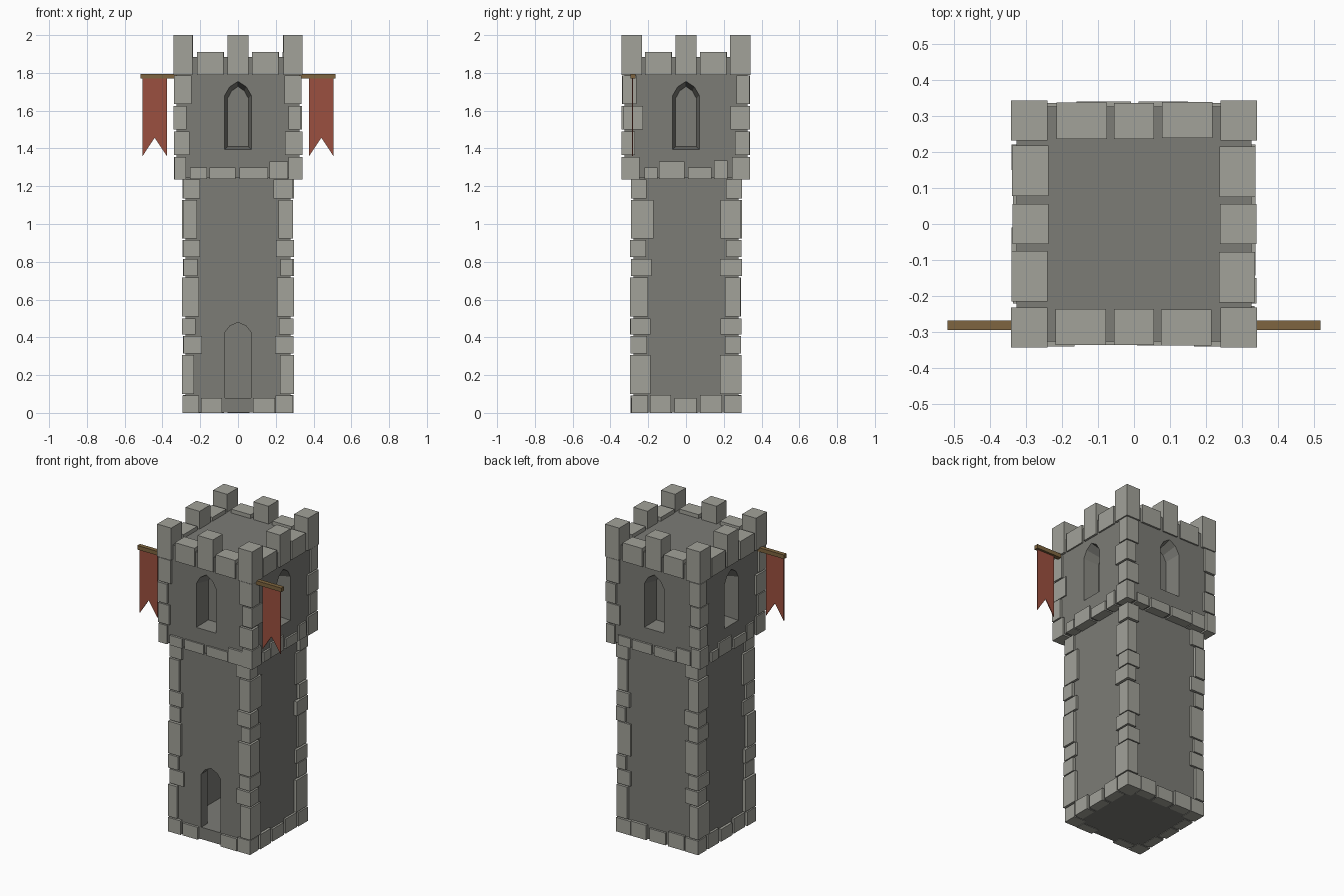
import bpy, bmesh, math, random
from mathutils import Matrix, Vector

if "Cube" in bpy.data.objects:
    bpy.data.objects.remove(bpy.data.objects["Cube"])

random.seed(4)


def material(name, rgb):
    m = bpy.data.materials.new(name)
    m.diffuse_color = (*rgb, 1)
    m.use_nodes = True
    m.node_tree.nodes["Principled BSDF"].inputs["Base Color"].default_value = m.diffuse_color
    return m


STONE = material("light_stone", (0.36, 0.36, 0.32))
WALL = material("wall_stone", (0.20, 0.20, 0.18))
RED = material("red_cloth", (0.33, 0.08, 0.05))
WOOD = material("wood", (0.21, 0.13, 0.05))


def finish(bm, name, mat=None):
    bmesh.ops.recalc_face_normals(bm, faces=bm.faces)
    me = bpy.data.meshes.new(name)
    bm.to_mesh(me)
    bm.free()
    ob = bpy.data.objects.new(name, me)
    bpy.context.collection.objects.link(ob)
    if mat:
        me.materials.append(mat)
    return ob


def box(bm, x, y, z, turn=0):
    """Box between (min, max) pairs, turned about z."""
    size = [b - a for a, b in (x, y, z)]
    mid = [(a + b) / 2 for a, b in (x, y, z)]
    m = Matrix.Rotation(turn, 4, 'Z') @ Matrix.Translation(mid) @ Matrix.Diagonal((*size, 1))
    bmesh.ops.create_cube(bm, size=1, matrix=m)


def box_object(name, x, y, z, mat=None):
    bm = bmesh.new()
    box(bm, x, y, z)
    return finish(bm, name, mat)


def loft(name, rings, mat=None, turn=0):
    """Solid between two (y, [(x, z)...]) outlines."""
    bm = bmesh.new()
    vs = [[bm.verts.new((x, y, z)) for x, z in pts] for y, pts in rings]
    n = len(vs[0])
    for i in range(n):
        j = (i + 1) % n
        bm.faces.new((vs[0][i], vs[0][j], vs[1][j], vs[1][i]))
    bm.faces.new(vs[0])
    bm.faces.new(vs[1])
    bm.transform(Matrix.Rotation(turn, 4, 'Z'))
    return finish(bm, name, mat)


def cut(target, cutter):
    cutter.hide_render = True
    mod = target.modifiers.new("cut", 'BOOLEAN')
    mod.operation = 'DIFFERENCE'
    mod.solver = 'EXACT'
    mod.object = cutter
    bpy.context.view_layer.objects.active = target
    bpy.ops.object.modifier_apply(modifier=mod.name)
    bpy.data.objects.remove(cutter)


def arch(w, z0, spring, top):
    half = [(w, z0), (w, spring), (w * 0.62, spring + (top - spring) * 0.62)]
    return half + [(0, top)] + [(-x, z) for x, z in reversed(half)]


# Shaft with a hollow room and pointed doorway
S = 0.277
shaft = box_object("shaft_wall", (-S, S), (-S, S), (0.003, 1.25), WALL)
cut(shaft, box_object("room_cutter", (-0.215, 0.215), (-0.215, 0.215), (0.078, 1.15)))
door = arch(0.07, 0.08, 0.425, 0.48)
cut(shaft, loft("door_cutter", [(-0.4, door), (-0.15, door)]))

# Upper storey with a splayed window niche on each side
U = 0.326
upper = box_object("upper_wall", (-U, U), (-U, U), (1.245, 1.885), WALL)
for k in range(4):
    cut(upper, loft("window_cutter", [(-U - 0.001, arch(0.071, 1.395, 1.68, 1.755)),
                                      (-U + 0.10, arch(0.055, 1.41, 1.665, 1.728))],
                    turn=k * math.pi / 2))


def quoins(name, levels, outer, widths):
    """Stacked corner stones, long side alternating between faces."""
    bm = bmesh.new()
    for sx in (-1, 1):
        for sy in (-1, 1):
            for i, (z0, z1) in enumerate(zip(levels, levels[1:])):
                o = outer - random.uniform(0, 0.008)
                a, b = widths[i % 2]
                a += random.uniform(-0.008, 0.008)
                b += random.uniform(-0.008, 0.008)
                box(bm, sorted((sx * o, sx * (o - a))), sorted((sy * o, sy * (o - b))),
                    (z0 + (0.004 if i else 0), z1 - 0.004))
    return finish(bm, name, STONE)


quoins("shaft_corner_stones", (0, 0.095, 0.31, 0.41, 0.505, 0.72, 0.82, 0.92, 1.13, 1.24),
       0.297, ((0.095, 0.09), (0.07, 0.112)))
quoins("upper_corner_stones", (1.235, 1.36, 1.495, 1.63, 1.79),
       0.342, ((0.068, 0.10), (0.085, 0.07)))


def course(name, z0, outer, depth, sides):
    """Row of stones on four sides: (left, right, top) per stone."""
    bm = bmesh.new()
    for k, stones in enumerate(sides):
        for a, b, top in stones:
            o = outer - random.uniform(0, 0.005)
            box(bm, (a, b), (-o, -o + depth), (z0, top), k * math.pi / 2)
    return finish(bm, name, STONE)


# Stone courses at the foot of the shaft and of the upper storey
foot_front = [(-0.195, -0.085, 0.08), (0.08, 0.195, 0.08)]
foot_side = [(-0.19, -0.08, 0.095), (-0.06, 0.055, 0.08), (0.075, 0.19, 0.095)]
course("foot_stones", 0, 0.295, 0.06, [foot_front, foot_side, foot_side, foot_side])
band_front = [(-0.255, -0.165, 1.30), (-0.15, -0.012, 1.30),
              (0.008, 0.16, 1.30), (0.166, 0.265, 1.33)]
band_side = [(-0.22, -0.15, 1.30), (-0.143, -0.008, 1.33),
             (0.01, 0.135, 1.30), (0.148, 0.22, 1.335)]
course("band_stones", 1.237, 0.34, 0.06, [band_front, band_side] * 2)

# Battlements: low stones, middle merlons and corner merlons
parapet = [(-0.218, -0.078, 1.91), (-0.055, 0.055, 2.0), (0.075, 0.215, 1.91)]
course("parapet_stones", 1.79, 0.34, 0.10, [parapet] * 4)
bm = bmesh.new()
for sx in (-1, 1):
    for sy in (-1, 1):
        box(bm, sorted((sx * 0.24, sx * 0.341)), sorted((sy * 0.232, sy * 0.342)), (1.79, 2.0))
finish(bm, "corner_merlons", STONE)

# Swallow-tailed banners hanging from short poles
for s, side in ((-1, "left"), (1, "right")):
    box_object(side + "_pole", sorted((s * 0.30, s * 0.517)), (-0.294, -0.267), (1.769, 1.795), WOOD)
    tail = [(s * x, z) for x, z in ((0.377, 1.775), (0.505, 1.775), (0.505, 1.36),
                                    (0.441, 1.457), (0.377, 1.36))]
    loft(side + "_banner", [(-0.287, tail), (-0.281, tail)], RED)
